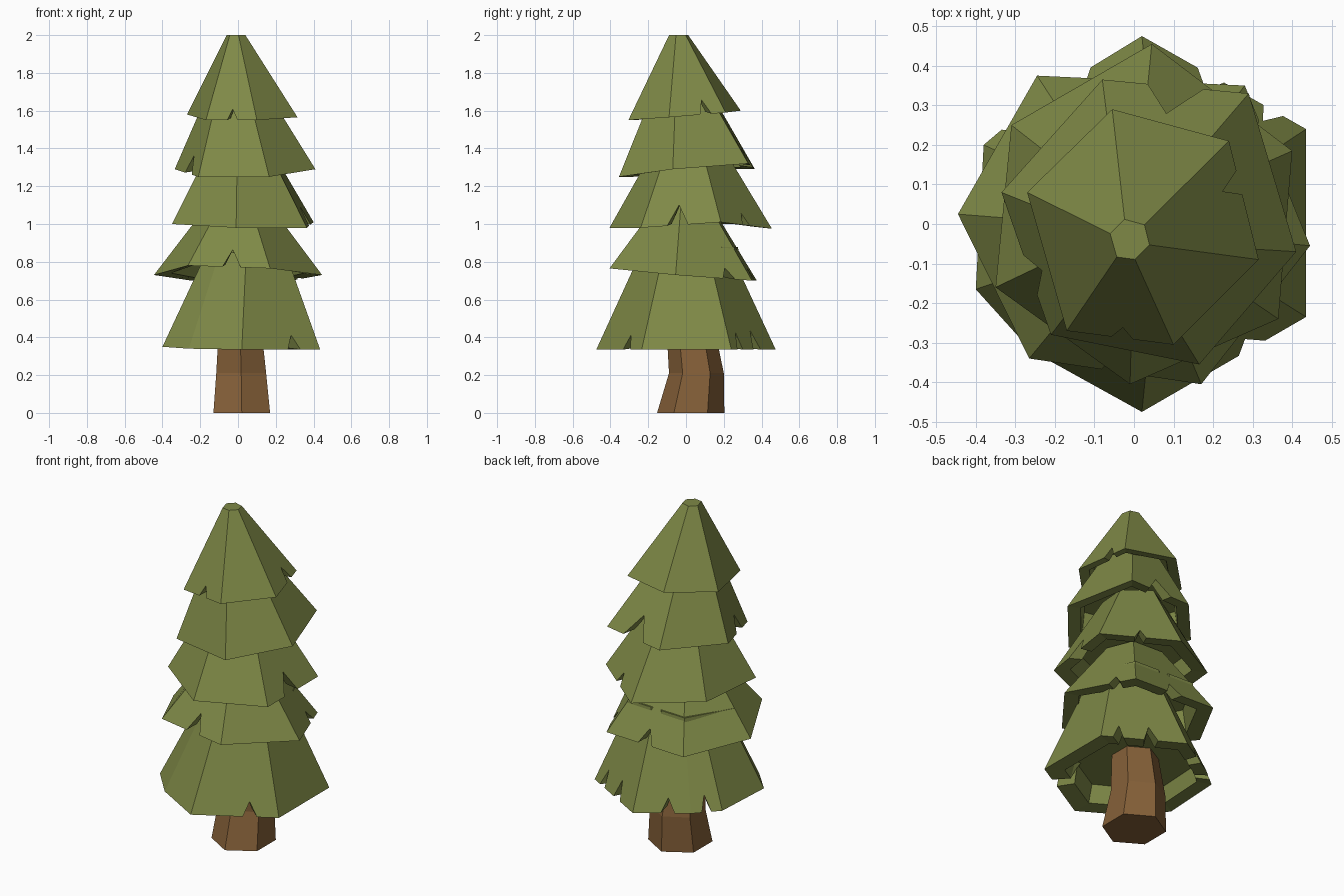
import bpy
import bmesh
from mathutils import Vector

old = bpy.data.objects.get("Cube")
if old:
    bpy.data.objects.remove(old, do_unlink=True)


def make_material(name, color):
    mat = bpy.data.materials.new(name)
    mat.use_nodes = True
    mat.diffuse_color = color
    bsdf = mat.node_tree.nodes["Principled BSDF"]
    bsdf.inputs["Base Color"].default_value = color
    bsdf.inputs["Roughness"].default_value = 0.9
    return mat


needle_green = make_material("needle green", (0.21, 0.25, 0.062, 1))
bark_brown = make_material("bark brown", (0.235, 0.117, 0.04, 1))


def finish(name, bm, mat):
    bmesh.ops.recalc_face_normals(bm, faces=bm.faces)
    mesh = bpy.data.meshes.new(name)
    bm.to_mesh(mesh)
    bm.free()
    mesh.materials.append(mat)
    obj = bpy.data.objects.new(name, mesh)
    bpy.context.collection.objects.link(obj)
    return obj


def bridge(bm, lower, upper):
    n = len(lower)
    for i in range(n):
        j = (i + 1) % n
        bm.faces.new((lower[i], lower[j], upper[j], upper[i]))


def branch_tier(name, corners, top, scale, notches):
    """Faceted skirt. Notches are (side, position, half width, depth)."""
    corners = [Vector(c) for c in corners]
    top = Vector(top)
    n = len(corners)
    mid = sum(corners, Vector()) / n
    peaks = []
    for c in corners:
        p = top + (c - mid) * scale
        p.z = top.z
        peaks.append(p)

    # Hem outline, with a raised point at each torn notch
    hem, sides = [], []
    for i in range(n):
        j = (i + 1) % n
        start = len(hem)
        hem.append(corners[i])
        for side, t, width, depth in sorted(notches):
            if side == i:
                for u, lift in ((t - width, 0), (t, depth), (t + width, 0)):
                    low = corners[i].lerp(corners[j], u)
                    high = peaks[i].lerp(peaks[j], u)
                    hem.append(low.lerp(high, lift))
        sides.append((start, len(hem)))

    ceiling = max(max(p.z for p in hem) + 0.015, mid.z + 0.07)

    def inset(p, factor, z):
        q = mid + (p - mid) * factor
        return Vector((q.x, q.y, z))

    bm = bmesh.new()
    peak_v = [bm.verts.new(p) for p in peaks]
    hem_v = [bm.verts.new(p) for p in hem]
    inner_v = [bm.verts.new(inset(p, 0.79, p.z + 0.01)) for p in hem]
    roof_v = [bm.verts.new(inset(p, 0.74, ceiling)) for p in hem]

    # Sloping sides, cap, hem underside, inner wall and ceiling
    for i, (a, b) in enumerate(sides):
        run = hem_v[a:b] + [hem_v[b % len(hem_v)]]
        bm.faces.new(run + [peak_v[(i + 1) % n], peak_v[i]])
    bm.faces.new(peak_v)
    bridge(bm, hem_v, inner_v)
    bridge(bm, inner_v, roof_v)
    bm.faces.new(roof_v)
    return finish(name, bm, needle_green)


# Branch tiers, from the tip down
branch_tier("branch_tier_tip",
            [(-.055, .29, 1.6), (.24, .21, 1.59), (.315, -.09, 1.565),
             (.10, -.305, 1.55), (-.17, -.27, 1.55), (-.27, .08, 1.58)],
            (-.01, -.04, 2), .17,
            [(1, .35, .1, .18), (3, .48, .1, .13)])

branch_tier("branch_tier_upper",
            [(-.08, .365, 1.29), (.29, .33, 1.32), (.41, -.07, 1.29),
             (.165, -.355, 1.25), (-.21, -.28, 1.25), (-.335, .08, 1.29)],
            (0, -.02, 1.7), .42,
            [(0, .5, .19, .3), (4, .42, .14, .22)])

branch_tier("branch_tier_middle",
            [(.045, .455, .975), (.40, .185, 1.01), (.365, -.24, .98),
             (-.01, -.405, .98), (-.35, -.16, 1), (-.31, .25, 1)],
            (.01, .01, 1.42), .4,
            [(0, .5, .07, .15), (1, .54, .13, .25)])

branch_tier("branch_tier_lower",
            [(-.245, .375, .7), (.28, .35, .7), (.445, -.055, .73),
             (.17, -.405, .765), (-.265, -.34, .78), (-.445, .025, .73)],
            (0, -.01, 1.1), .37,
            [(0, .5, .09, .2), (1, .3, .08, .15), (3, .47, .11, .28)])

branch_tier("branch_tier_bottom",
            [(.02, .475, .335), (.435, .24, .335), (.435, -.235, .335),
             (.02, -.475, .335), (-.26, -.32, .34), (-.40, -.165, .35),
             (-.38, .2, .35), (-.25, .31, .34)],
            (.01, 0, .85), .5,
            [(0, .42, .08, .2), (0, .8, .06, .18), (2, .33, .08, .15),
             (6, .5, .15, .17), (7, .4, .12, .15)])

# Trunk: bent six-sided column, (z, centre x, centre y, half width, half depth)
bm = bmesh.new()
hexagon = [(0, -1), (1, -.5), (1, .5), (0, 1), (-1, .5), (-1, -.5)]
rings = []
for z, cx, cy, rx, ry in ((0, .02, .025, .15, .178), (.21, .017, .055, .132, .145),
                          (.48, .01, .02, .11, .125)):
    rings.append([bm.verts.new((cx + x * rx, cy + y * ry, z)) for x, y in hexagon])
for lower, upper in zip(rings, rings[1:]):
    bridge(bm, lower, upper)
bm.faces.new(rings[0])
bm.faces.new(rings[-1])
finish("trunk", bm, bark_brown)
